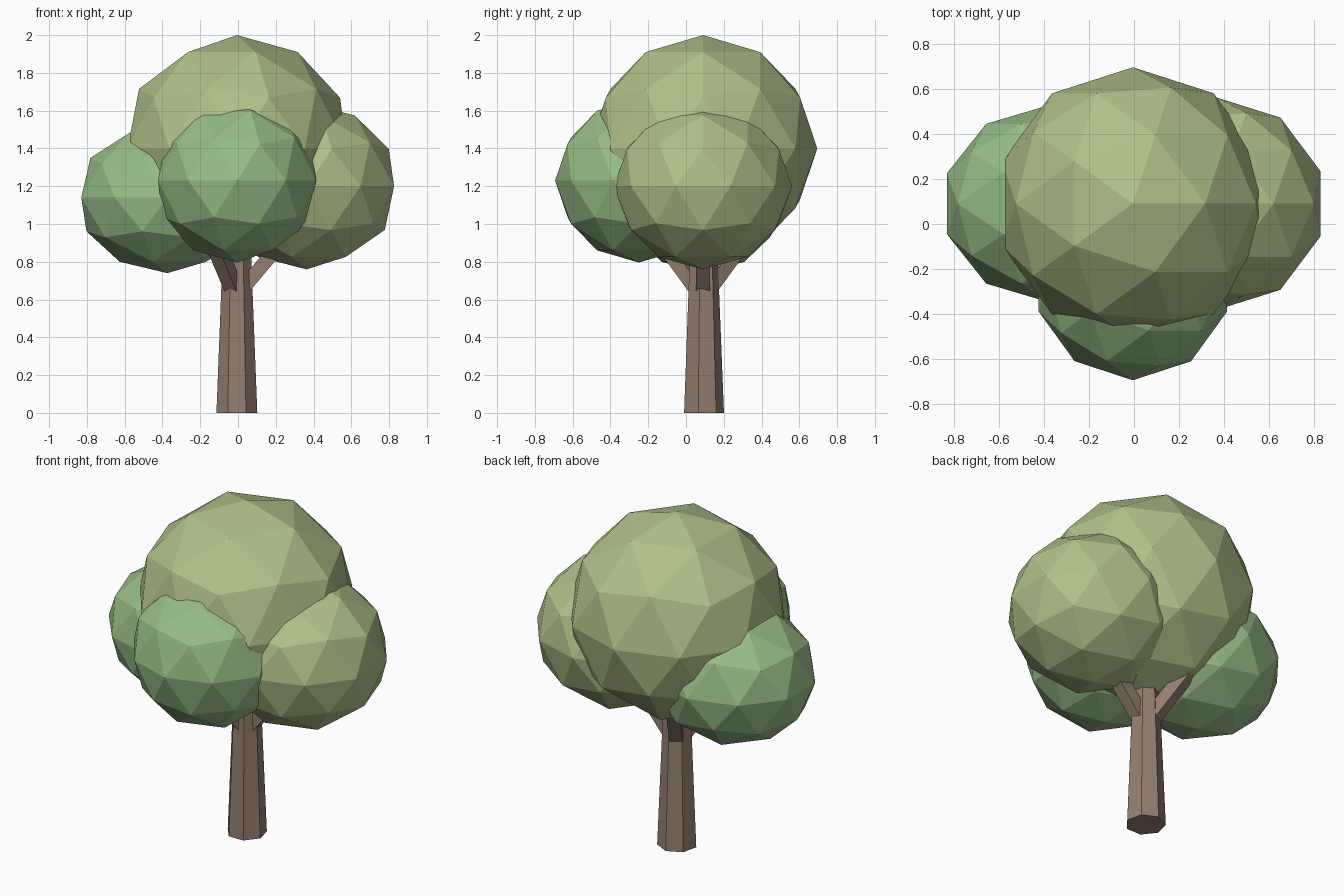
import bpy
from math import radians, sin, cos
from mathutils import Vector

if "Cube" in bpy.data.objects:
    bpy.data.objects.remove(bpy.data.objects["Cube"])


def material(name, rgb):
    mat = bpy.data.materials.new(name)
    mat.diffuse_color = (*rgb, 1)
    mat.use_nodes = True
    mat.node_tree.nodes["Principled BSDF"].inputs["Base Color"].default_value = mat.diffuse_color
    return mat


bark = material("bark", (0.30, 0.21, 0.16))
light_leaf = material("light_leaf", (0.43, 0.53, 0.25))
dark_leaf = material("dark_leaf", (0.31, 0.51, 0.24))


def finish(name, mat):
    obj = bpy.context.object
    obj.name = name
    obj.data.materials.append(mat)
    return obj


# Foliage: faceted, slightly stretched icospheres
foliage = [
    ("crown_foliage", (-0.005, 0.09, 1.40), (0.61, 0.605, 0.60), light_leaf),
    ("right_foliage", (0.363, 0.09, 1.20), (0.487, 0.472, 0.44), light_leaf),
    ("left_foliage", (-0.374, 0.09, 1.14), (0.479, 0.438, 0.40), dark_leaf),
    ("front_foliage", (-0.005, -0.25, 1.23), (0.44, 0.443, 0.434), dark_leaf),
]
for name, centre, radii, mat in foliage:
    bpy.ops.mesh.primitive_ico_sphere_add(subdivisions=2, radius=1, location=centre)
    finish(name, mat).scale = radii

# Trunk: tapered seven-sided column
bpy.ops.mesh.primitive_cone_add(vertices=7, radius1=0.111, radius2=0.071,
                                depth=1.0, location=(-0.006, 0.09, 0.5))
finish("trunk", bark)

# Branches: three square limbs leaning outward from the trunk
start = Vector((-0.006, 0.09, 0.62))
tilt, length, width = radians(40), 0.42, 0.074
for i, name in enumerate(("right_branch", "back_branch", "front_branch")):
    a = radians(120 * i)
    axis = Vector((sin(tilt) * cos(a), sin(tilt) * sin(a), cos(tilt)))
    bpy.ops.mesh.primitive_cube_add(size=1, location=start + axis * length / 2,
                                    rotation=(0, tilt, a))
    finish(name, bark).scale = (width, width, length)
